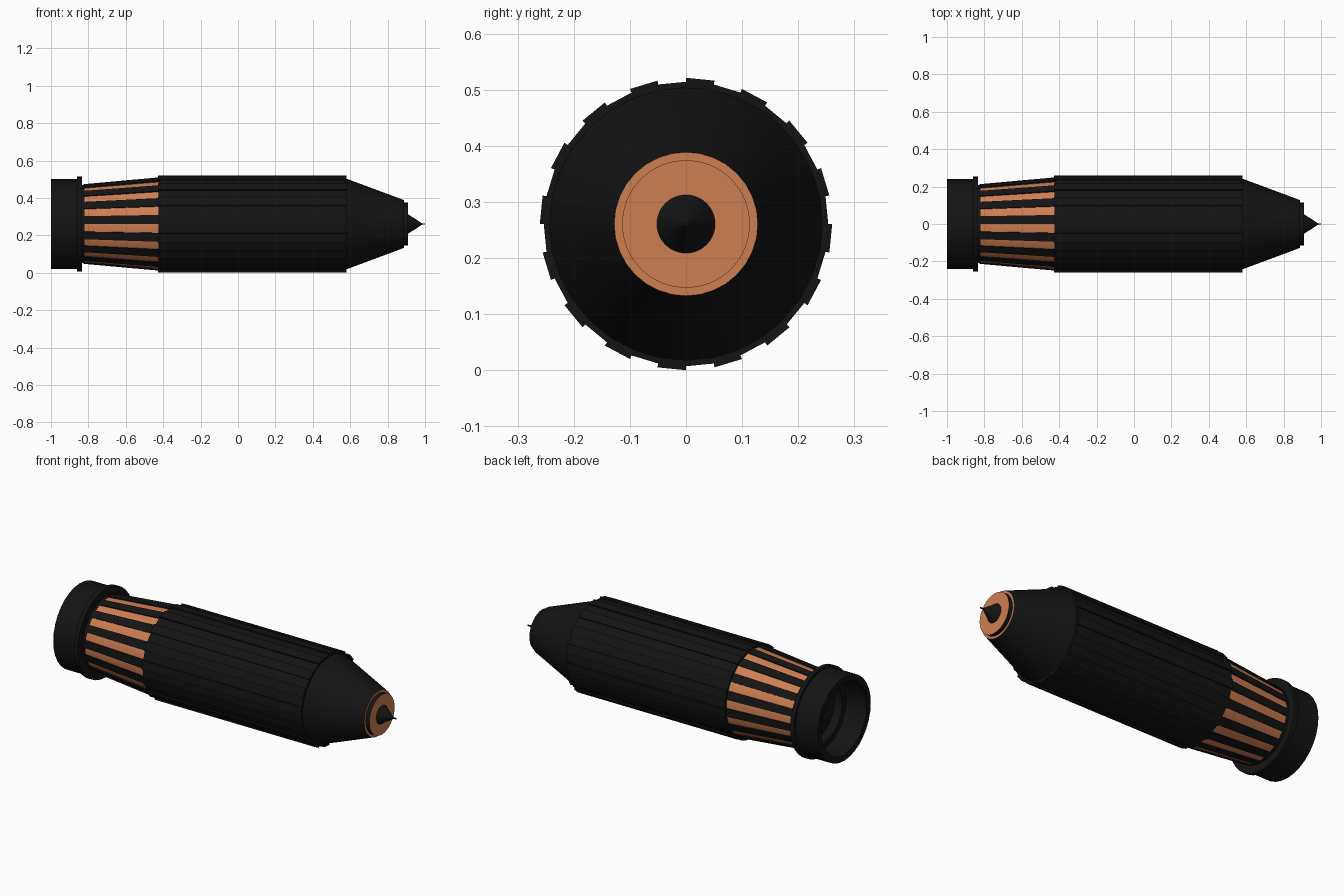
import bpy, bmesh
from math import sin, cos, pi

if "Cube" in bpy.data.objects:
    bpy.data.objects.remove(bpy.data.objects["Cube"])

AXIS_Z = 0.2605
SIDES = 32


def material(name, rgb):
    m = bpy.data.materials.new(name)
    m.diffuse_color = (*rgb, 1)
    m.use_nodes = True
    m.node_tree.nodes["Principled BSDF"].inputs["Base Color"].default_value = m.diffuse_color
    return m


BLACK = material("black", (0.007, 0.007, 0.007))
COPPER = material("copper", (0.62, 0.21, 0.085))


def point(x, r, k):
    a = 2 * pi * k / SIDES
    return (x, r * cos(a), AXIS_Z + r * sin(a))


def finish(bm, name, mats):
    bmesh.ops.recalc_face_normals(bm, faces=bm.faces)
    me = bpy.data.meshes.new(name)
    bm.to_mesh(me)
    bm.free()
    for m in mats:
        me.materials.append(m)
    ob = bpy.data.objects.new(name, me)
    bpy.context.collection.objects.link(ob)
    bpy.ops.object.select_all(action='DESELECT')
    ob.select_set(True)
    bpy.context.view_layer.objects.active = ob
    bpy.ops.object.shade_smooth_by_angle(angle=pi / 6)
    return ob


def lathe(name, profile, mats=(BLACK,), copper_spans=()):
    """Turn an (x, radius) profile around the long axis."""
    bm = bmesh.new()
    rings = []
    for x, r in profile:
        if r == 0:
            rings.append([bm.verts.new(point(x, 0, 0))] * SIDES)
        else:
            rings.append([bm.verts.new(point(x, r, k)) for k in range(SIDES)])
    for i, (a, b) in enumerate(zip(rings, rings[1:])):
        for k in range(SIDES):
            n = (k + 1) % SIDES
            corners = list(dict.fromkeys((a[k], a[n], b[n], b[k])))
            bm.faces.new(corners).material_index = int(i in copper_spans)
    return finish(bm, name, mats)


def ribs(name, x0, x1, r0, r1, height):
    """Sixteen raised bars, one on every second side of the barrel."""
    bm = bmesh.new()
    for k in range(-1, SIDES - 1, 2):
        a, b = [[bm.verts.new(point(x, rr, j)) for rr, j in
                 ((r - 0.004, k), (r + height, k), (r + height, k + 1), (r - 0.004, k + 1))]
                for x, r in ((x0, r0), (x1, r1))]
        bm.faces.new(a)
        bm.faces.new(b)
        for i in range(4):
            j = (i + 1) % 4
            bm.faces.new((a[i], a[j], b[j], b[i]))
    return finish(bm, name, (BLACK,))


# Hollow rear collar with flange
lathe("rear_collar", [(-0.82, 0), (-0.82, 0.17), (-0.87, 0.17), (-0.87, 0.205), (-1, 0.205),
                      (-1, 0.24), (-0.86, 0.24), (-0.86, 0.253), (-0.835, 0.253),
                      (-0.835, 0.209), (-0.82, 0.209), (-0.82, 0.17)])

# Tapered copper section with black bars
lathe("copper_taper", [(-0.825, 0.17), (-0.825, 0.207), (-0.425, 0.243), (-0.425, 0)], (COPPER,))
ribs("taper_bars", -0.825, -0.425, 0.207, 0.243, 0.006)

# Main barrel with raised ribs
lathe("barrel", [(-0.425, 0), (-0.425, 0.2535), (0.578, 0.2535), (0.578, 0)])
ribs("barrel_ribs", -0.427, 0.58, 0.2535, 0.2535, 0.007)

# Nose cone with copper rim and end face
lathe("nose", [(0.57, 0), (0.57, 0.246), (0.887, 0.128), (0.887, 0.114), (0.91, 0.114), (0.91, 0)],
      (BLACK, COPPER), (2, 4))

# Point and needle
lathe("point", [(0.905, 0), (0.905, 0.052), (0.91, 0.052), (0.983, 0.004), (1, 0.004), (1, 0)])
